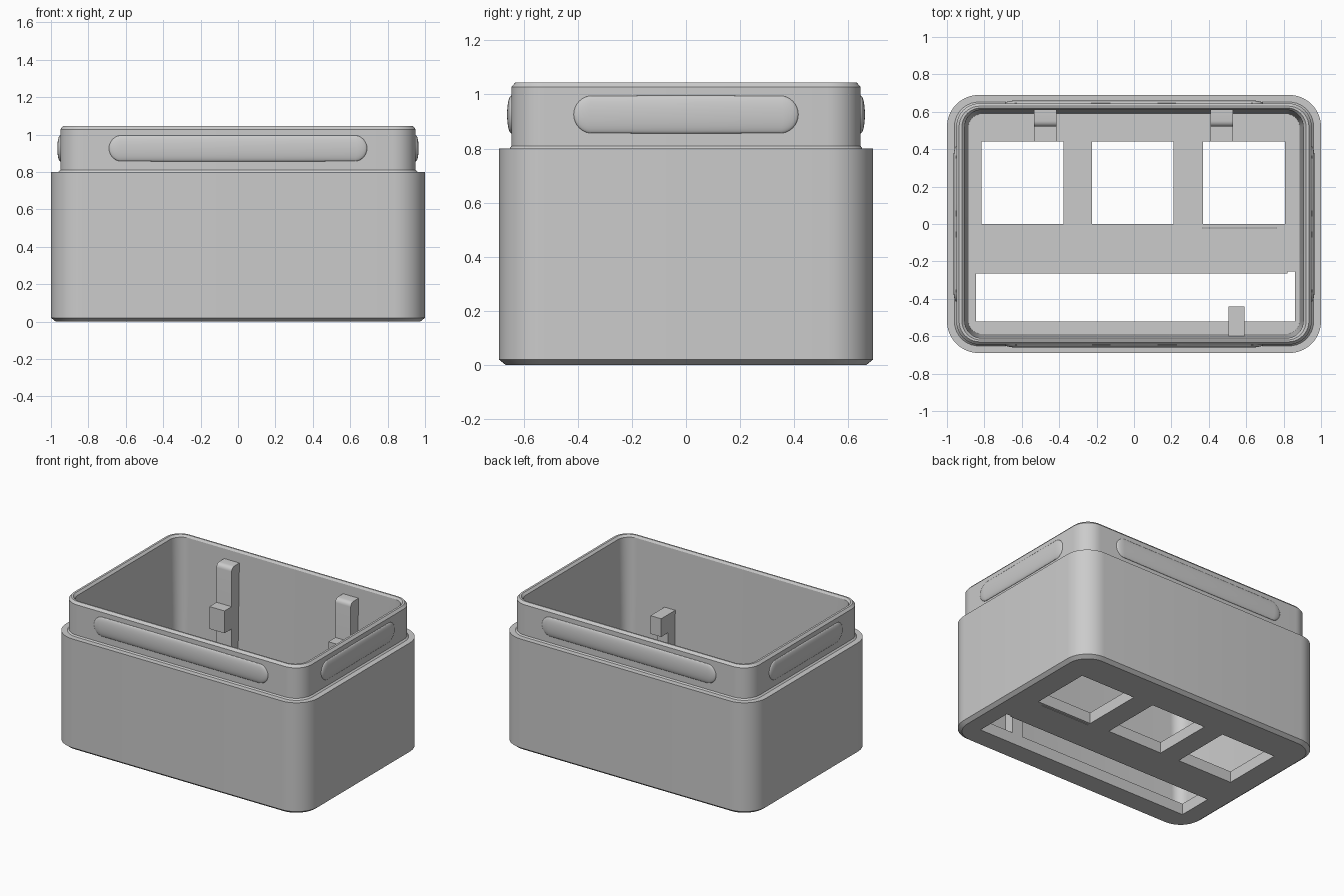
import bpy, bmesh, math
from mathutils import Vector

cube = bpy.data.objects.get("Cube")
if cube:
    bpy.data.objects.remove(cube, do_unlink=True)

grey = bpy.data.materials.new("plain grey")
grey.use_nodes = True
grey.diffuse_color = (0.6, 0.6, 0.6, 1)
grey.node_tree.nodes["Principled BSDF"].inputs["Base Color"].default_value = (0.6, 0.6, 0.6, 1)

FLOOR = 0.08


def finish(bm, name, smooth=True):
    bmesh.ops.recalc_face_normals(bm, faces=bm.faces)
    mesh = bpy.data.meshes.new(name)
    bm.to_mesh(mesh)
    bm.free()
    mesh.materials.append(grey)
    ob = bpy.data.objects.new(name, mesh)
    bpy.context.collection.objects.link(ob)
    if smooth:
        shade(ob)
    return ob


def shade(ob):
    bpy.ops.object.select_all(action='DESELECT')
    ob.select_set(True)
    bpy.context.view_layer.objects.active = ob
    bpy.ops.object.shade_smooth_by_angle(angle=math.radians(30))


def box(name, x, y, z):
    bm = bmesh.new()
    bmesh.ops.create_cube(bm, size=1)
    for v in bm.verts:
        v.co = Vector([(a + b) / 2 + c * (b - a) for (a, b), c in zip((x, y, z), v.co)])
    return finish(bm, name, smooth=False)


def rounded_ring(bm, hx, hy, r, z, steps=10):
    ring = []
    for k, (sx, sy) in enumerate(((1, 1), (-1, 1), (-1, -1), (1, -1))):
        for i in range(steps + 1):
            a = math.pi / 2 * (k + i / steps)
            ring.append(bm.verts.new((sx * (hx - r) + r * math.cos(a),
                                      sy * (hy - r) + r * math.sin(a), z)))
    return ring


# Hollow case: outside, shoulder, lip, rim, then down the inside to the floor
sections = [
    (0.975, 0.665, 0.15, 0), (1, 0.69, 0.17, 0.02), (1, 0.69, 0.17, 0.8),
    (0.96, 0.652, 0.13, 0.8), (0.95, 0.645, 0.125, 0.81), (0.95, 0.645, 0.125, 1.028),
    (0.935, 0.63, 0.11, 1.045), (0.92, 0.62, 0.1, 1.045), (0.905, 0.61, 0.09, 1.03),
    (0.885, 0.588, 0.07, FLOOR),
]
bm = bmesh.new()
rings = [rounded_ring(bm, *s) for s in sections]
for low, high in zip(rings, rings[1:]):
    for i in range(len(low)):
        j = (i + 1) % len(low)
        bm.faces.new((low[i], low[j], high[j], high[i]))
bm.faces.new(rings[0])
bm.faces.new(rings[-1])
case = finish(bm, "case", smooth=False)

# Openings through the floor: three windows, a long slot with a notch, a fine slit
openings = [((x, x + 0.437), (0, 0.44)) for x in (-0.815, -0.225, 0.37)]
openings += [((-0.845, 0.86), (-0.52, -0.265)), ((0.82, 0.86), (-0.3, -0.255)),
             ((0.37, 0.76), (-0.024, -0.019))]
for x, y in openings:
    cutter = box("floor_cutter", x, y, (-0.1, FLOOR + 0.1))
    cutter.hide_render = True
    mod = case.modifiers.new("opening", 'BOOLEAN')
    mod.operation = 'DIFFERENCE'
    mod.solver = 'EXACT'
    mod.object = cutter
    bpy.context.view_layer.objects.active = case
    bpy.ops.object.modifier_apply(modifier=mod.name)
    bpy.data.objects.remove(cutter, do_unlink=True)
shade(case)


# Shallow grip ridges on the four sides of the lip
def ridge(name, half, offset, turn):
    r, depth = 0.07, 0.016
    bm = bmesh.new()
    bmesh.ops.create_uvsphere(bm, u_segments=32, v_segments=16, radius=1)
    for v in bm.verts:
        shift = math.copysign(half - r, v.co.x) if abs(v.co.x) > 1e-4 else 0
        v.co = Vector((v.co.x * r + shift, v.co.y * depth, v.co.z * r))
    ob = finish(bm, name)
    ob.location = (offset * math.sin(turn), -offset * math.cos(turn), 0.926)
    ob.rotation_euler.z = turn


ridge("front_ridge", 0.69, 0.645, 0)
ridge("left_ridge", 0.415, 0.95, math.pi / 2)
ridge("back_ridge", 0.69, 0.645, math.pi)
ridge("right_ridge", 0.415, 0.95, -math.pi / 2)


# Rear clips: tall post with a rounded top and a shelf block part way up
for side, x in (("right", (-0.535, -0.415)), ("left", (0.408, 0.53))):
    post = box(side + "_rear_post", x, (0.52, 0.612), (FLOOR - 0.02, 0.96))
    bm = bmesh.new()
    bm.from_mesh(post.data)
    edge = [e for e in bm.edges if all(v.co.z > 0.9 and v.co.y < 0.55 for v in e.verts)]
    bmesh.ops.bevel(bm, geom=edge, offset=0.03, segments=4, profile=0.5, affect='EDGES')
    bm.to_mesh(post.data)
    bm.free()
    shade(post)
    box(side + "_rear_shelf", x, (0.44, 0.53), (0.52, 0.68))

# Front support: short post carrying a block
box("front_post", (0.505, 0.59), (-0.605, -0.52), (FLOOR - 0.02, 0.5))
box("front_block", (0.505, 0.59), (-0.605, -0.44), (0.47, 0.6))
